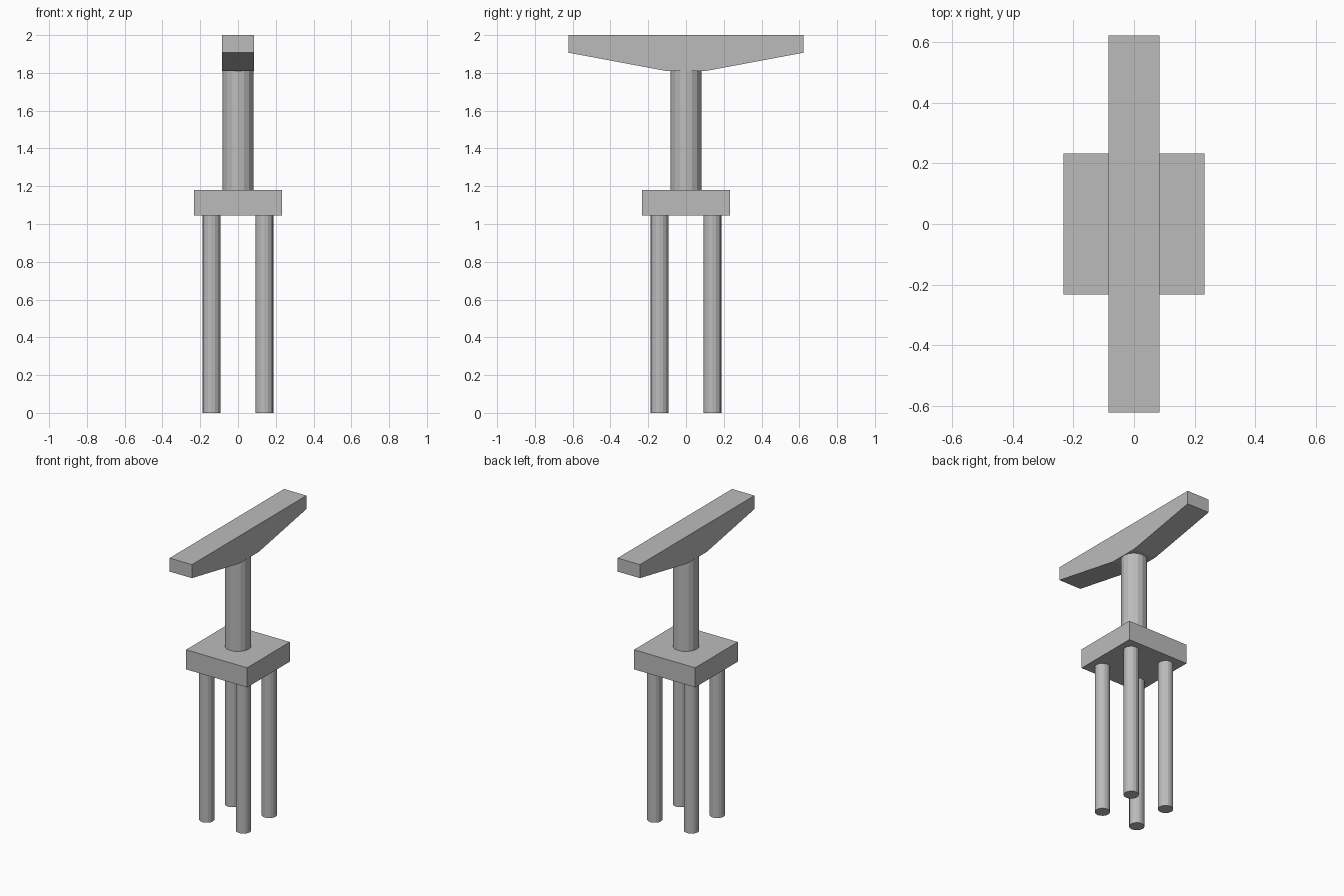
import bpy
import bmesh

cube = bpy.data.objects.get("Cube")
if cube:
    bpy.data.objects.remove(cube, do_unlink=True)

concrete = bpy.data.materials.new("concrete grey")
concrete.use_nodes = True
GREY = (0.5, 0.5, 0.5, 1)
concrete.diffuse_color = GREY
concrete.node_tree.nodes["Principled BSDF"].inputs["Base Color"].default_value = GREY


def finish(obj, name):
    obj.name = name
    obj.data.name = name
    obj.data.materials.clear()
    obj.data.materials.append(concrete)


def cylinder(name, x, y, radius, bottom, top):
    bpy.ops.mesh.primitive_cylinder_add(
        vertices=16, radius=radius, depth=top - bottom,
        location=(x, y, (bottom + top) / 2))
    finish(bpy.context.object, name)


# Four foundation piles
for x, side in ((-0.14, "right"), (0.14, "left")):
    for y, end in ((-0.14, "front"), (0.14, "back")):
        cylinder(f"{end}_{side}_pile", x, y, 0.048, 0, 1.045)

# Square pile cap
bpy.ops.mesh.primitive_cube_add(size=1, location=(0, 0, 1.1125))
pile_cap = bpy.context.object
pile_cap.scale = (0.465, 0.465, 0.135)
finish(pile_cap, "pile_cap")

# Round column
cylinder("column", 0, 0, 0.083, 1.18, 1.81)

# Hammerhead beam: mirrored side profile extruded across x
half = [(0.104, 1.81), (0.623, 1.907), (0.623, 2.0)]
profile = half + [(-y, z) for y, z in reversed(half)]
bm = bmesh.new()
face = bm.faces.new([bm.verts.new((-0.085, y, z)) for y, z in profile])
extruded = bmesh.ops.extrude_face_region(bm, geom=[face])
moved = [v for v in extruded["geom"] if isinstance(v, bmesh.types.BMVert)]
bmesh.ops.translate(bm, verts=moved, vec=(0.17, 0, 0))
bmesh.ops.recalc_face_normals(bm, faces=bm.faces)
mesh = bpy.data.meshes.new("hammerhead_beam")
bm.to_mesh(mesh)
bm.free()
beam = bpy.data.objects.new("hammerhead_beam", mesh)
bpy.context.collection.objects.link(beam)
finish(beam, "hammerhead_beam")
